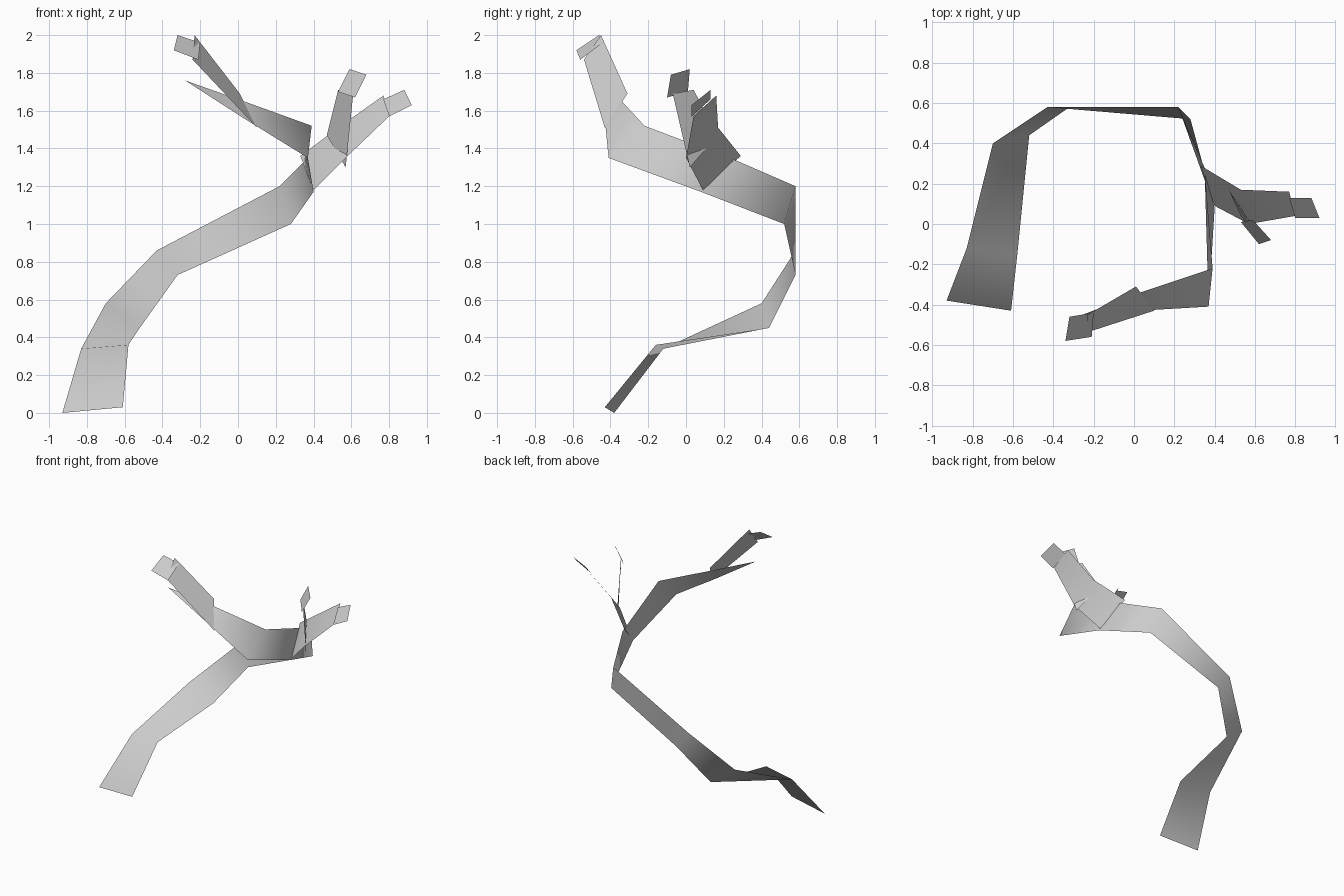
import bpy
import bmesh

# Remove only the default cube
default_cube = bpy.data.objects.get("Cube")
if default_cube is not None:
    bpy.data.objects.remove(default_cube, do_unlink=True)


def make_material(name, colour):
    material = bpy.data.materials.new(name)
    material.use_nodes = True
    material.diffuse_color = colour
    shader = material.node_tree.nodes["Principled BSDF"]
    shader.inputs["Base Color"].default_value = colour
    return material


grey = make_material("plain grey", (0.6, 0.6, 0.6, 1))


def ribbon(name, upper_edge, lower_edge):
    """Sheet strip spanning two matching edge paths, one face per step."""
    mesh = bpy.data.meshes.new(name)
    strip = bmesh.new()
    upper = [strip.verts.new(point) for point in upper_edge]
    lower = [strip.verts.new(point) for point in lower_edge]
    for i in range(len(upper) - 1):
        strip.faces.new((upper[i], lower[i], lower[i + 1], upper[i + 1]))
    # A path that closes to a point becomes a triangle there
    bmesh.ops.remove_doubles(strip, verts=strip.verts, dist=0.001)
    for face in strip.faces:
        face.smooth = True
    strip.to_mesh(mesh)
    strip.free()
    mesh.materials.append(grey)
    branch = bpy.data.objects.new(name, mesh)
    bpy.context.scene.collection.objects.link(branch)
    return branch


# Long curling stem, ending in a sharp point
ribbon(
    "main_stem",
    [(-.93, -.38, 0), (-.83, -.12, .34), (-.7, .4, .58), (-.43, .58, .86),
     (.22, .58, 1.2), (.35, .28, 1.33), (.39, -.22, 1.52), (.03, -.34, 1.65),
     (-.28, -.46, 1.76)],
    [(-.61, -.43, .03), (-.58, -.16, .36), (-.52, .44, .45), (-.32, .58, .73),
     (.28, .52, 1), (.4, .08, 1.17), (.37, -.41, 1.35), (.03, -.43, 1.56),
     (-.28, -.46, 1.76)],
)

# Fork near the stem's end, with its end leaf
ribbon(
    "end_fork",
    [(.01, -.31, 1.69), (-.23, -.45, 2)],
    [(.1, -.43, 1.51), (-.24, -.54, 1.87)],
)
ribbon(
    "end_fork_leaf",
    [(-.2, -.44, 1.96), (-.32, -.46, 2)],
    [(-.21, -.56, 1.87), (-.34, -.58, 1.92)],
)

# Side branch, with its end leaf
ribbon(
    "side_branch",
    [(.33, .29, 1.36), (.53, .17, 1.51), (.77, .16, 1.68)],
    [(.4, .09, 1.18), (.57, 0, 1.35), (.8, .04, 1.57)],
)
ribbon(
    "side_branch_leaf",
    [(.77, .13, 1.66), (.88, .13, 1.71)],
    [(.8, .03, 1.57), (.92, .03, 1.63)],
)

# Upright twig rising through the side branch, with its end leaf
ribbon(
    "upright_twig",
    [(.47, .17, 1.47), (.53, .04, 1.71)],
    [(.57, .02, 1.3), (.61, -.07, 1.69)],
)
ribbon(
    "upright_twig_leaf",
    [(.53, .01, 1.7), (.59, .02, 1.82)],
    [(.62, -.1, 1.67), (.68, -.08, 1.79)],
)
